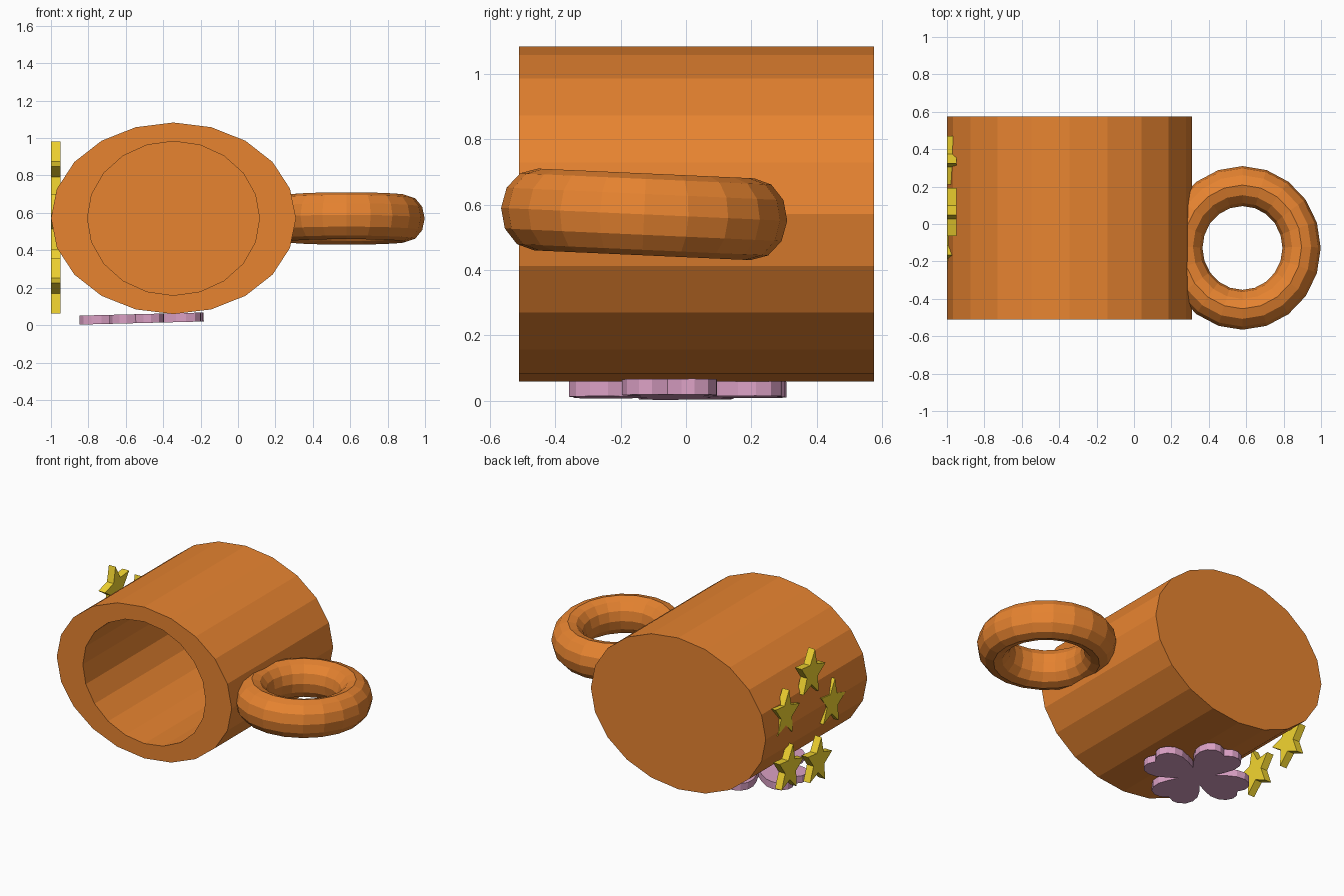
import bpy, bmesh
from math import sin, cos, pi, radians
from mathutils import Matrix, Vector

if "Cube" in bpy.data.objects:
    bpy.data.objects.remove(bpy.data.objects["Cube"])


def material(name, rgb):
    m = bpy.data.materials.new(name)
    m.diffuse_color = (*rgb, 1)
    m.use_nodes = True
    m.node_tree.nodes["Principled BSDF"].inputs["Base Color"].default_value = m.diffuse_color
    return m


ORANGE = material("orange", (0.80, 0.23, 0.03))
YELLOW = material("yellow", (0.90, 0.67, 0.03))
PINK = material("pink", (0.70, 0.35, 0.55))


def finish(bm, name, mat):
    bmesh.ops.recalc_face_normals(bm, faces=bm.faces)
    mesh = bpy.data.meshes.new(name)
    bm.to_mesh(mesh)
    bm.free()
    mesh.materials.append(mat)
    ob = bpy.data.objects.new(name, mesh)
    bpy.context.collection.objects.link(ob)
    return ob


def slab(name, outline, direction, mat):
    """Closed outline thickened along a direction."""
    bm = bmesh.new()
    face = bm.faces.new([bm.verts.new(p) for p in outline])
    ext = bmesh.ops.extrude_face_region(bm, geom=[face], use_keep_orig=True)
    verts = [g for g in ext["geom"] if isinstance(g, bmesh.types.BMVert)]
    bmesh.ops.translate(bm, verts=verts, vec=Vector(direction))
    return finish(bm, name, mat)


# Mug body: oval cup lying on its side, open to the front
SIDES = 20
bm = bmesh.new()
rings = []
for rx, rz, y in [(0.655, 0.512, 0.575), (0.655, 0.512, -0.51),
                  (0.46, 0.412, -0.51), (0.46, 0.412, 0.47)]:
    rings.append([bm.verts.new((-0.345 + rx * cos(2 * pi * i / SIDES), y,
                                0.571 + rz * sin(2 * pi * i / SIDES)))
                  for i in range(SIDES)])
for a, b in zip(rings, rings[1:]):
    for i in range(SIDES):
        j = (i + 1) % SIDES
        bm.faces.new((a[i], a[j], b[j], b[i]))
bm.faces.new(rings[0])
bm.faces.new(rings[-1])
finish(bm, "mug_body", ORANGE)

# Ring handle, slightly tilted
bpy.ops.mesh.primitive_torus_add(major_segments=20, minor_segments=12,
                                 major_radius=0.331, minor_radius=0.107,
                                 location=(0.58, -0.128, 0.57),
                                 rotation=(-0.045, 0, 0))
handle = bpy.context.object
handle.name = "handle"
handle.scale = (0.955, 1.0, 1.17)
handle.data.materials.append(ORANGE)

# Ring of five stars on the left side
for k in range(5):
    a = radians(100 + 72 * k)
    cy, cz = 0.117 + 0.262 * cos(a), 0.50 + 0.33 * sin(a)
    pts = []
    for i in range(10):
        t = radians(100 + 36 * i)
        r = 1.0 if i % 2 == 0 else 0.45
        pts.append((-1.0, cy + 0.138 * r * cos(t), cz + 0.158 * r * sin(t)))
    slab(f"star_{k + 1}", pts, (0.05, 0, 0), YELLOW)

# Flower with four heart-shaped petals on the underside
half = [(0.075, -0.075), (0.14, -0.115), (0.20, -0.142), (0.255, -0.145),
        (0.30, -0.125), (0.325, -0.085), (0.325, -0.045), (0.30, 0.0)]
petal = half + [(u, -v) for u, v in reversed(half[1:-1])]
outline = []
for k in range(4):
    turn = Matrix.Rotation(radians(90 * k - 6), 3, 'Z')
    outline += [turn @ Vector((u, v, 0)) for u, v in petal]
flower = slab("flower", outline, (0, 0, 0.048), PINK)
flower.location = (-0.515, -0.025, 0.011)
flower.rotation_euler = (0, -0.025, 0)
